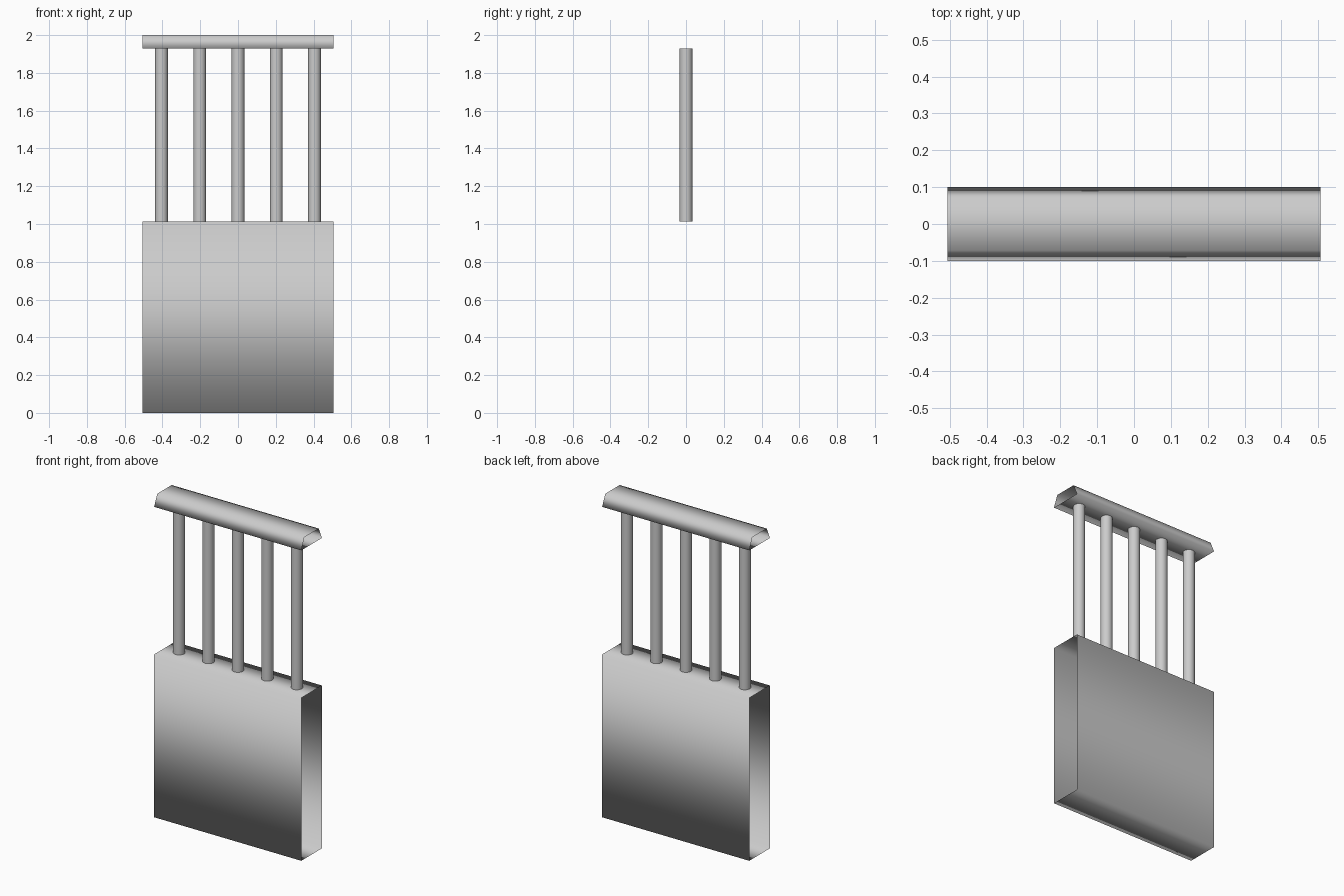
import bpy, bmesh

if "Cube" in bpy.data.objects:
    bpy.data.objects.remove(bpy.data.objects["Cube"])

HALF_X = 0.506   # half length of wall and rail
WALL_TOP = 1.013
RAIL_BOTTOM = 1.93


def finish(name, bm):
    bmesh.ops.recalc_face_normals(bm, faces=bm.faces)
    mesh = bpy.data.meshes.new(name)
    bm.to_mesh(mesh)
    bm.free()
    for p in mesh.polygons:
        p.use_smooth = True
    obj = bpy.data.objects.new(name, mesh)
    bpy.context.collection.objects.link(obj)
    return obj


def open_extrusion(name, profile):
    """Sweep a closed (y, z) profile along x, leaving both ends open."""
    bm = bmesh.new()
    rings = [[bm.verts.new((x, y, z)) for y, z in profile] for x in (-HALF_X, HALF_X)]
    n = len(profile)
    for i in range(n):
        j = (i + 1) % n
        bm.faces.new((rings[0][i], rings[0][j], rings[1][j], rings[1][i]))
    return finish(name, bm)


# Base wall: rectangular section
open_extrusion("base_wall", [(-0.101, 0), (0.101, 0), (0.101, WALL_TOP), (-0.101, WALL_TOP)])

# Handrail: section narrowing towards the top
open_extrusion("handrail", [(-0.101, RAIL_BOTTOM), (0.101, RAIL_BOTTOM), (0.071, 2), (-0.071, 2)])

# Balusters: open round tubes between wall and rail
for k in range(-2, 3):
    bm = bmesh.new()
    bmesh.ops.create_cone(bm, cap_ends=False, segments=16, radius1=0.034,
                          radius2=0.034, depth=RAIL_BOTTOM - WALL_TOP)
    post = finish(f"baluster_{k + 3}", bm)
    post.location = (k * 0.2025, 0, (WALL_TOP + RAIL_BOTTOM) / 2)
